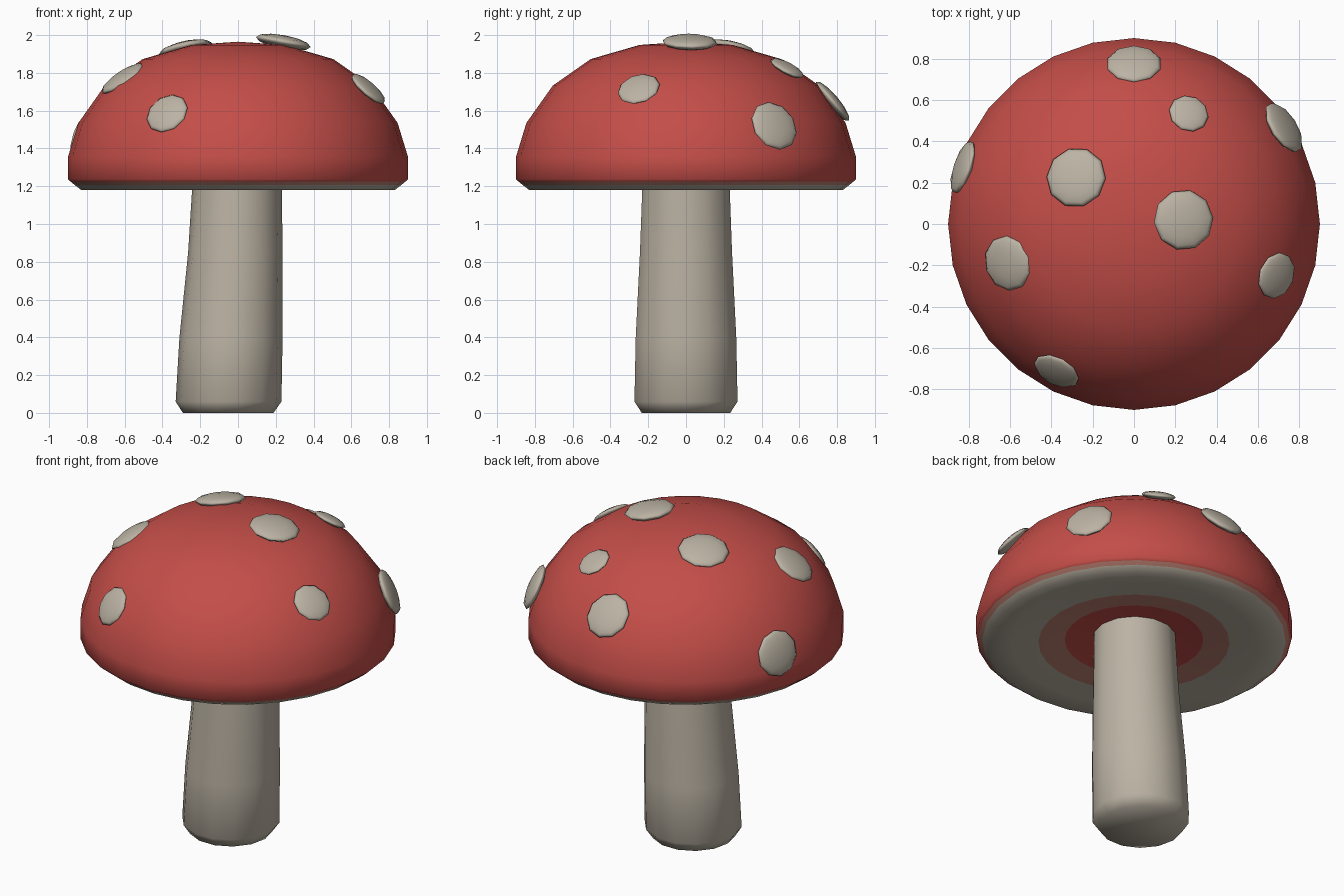
import bpy, math
from mathutils import Vector

if "Cube" in bpy.data.objects:
    bpy.data.objects.remove(bpy.data.objects["Cube"])


def material(name, rgb):
    m = bpy.data.materials.new(name)
    m.diffuse_color = (*rgb, 1)
    m.use_nodes = True
    m.node_tree.nodes["Principled BSDF"].inputs["Base Color"].default_value = m.diffuse_color
    return m


RED = material("cap red", (0.55, 0.075, 0.065))
CREAM = material("cream", (0.50, 0.45, 0.37))
BLEND = material("red cream blend", (0.52, 0.22, 0.17))


def lathe(name, rings, sides, mats):
    """Stack of rings (radius, z, x offset); radius 0 closes with a point."""
    verts, faces, rows = [], [], []
    for r, z, x in rings:
        n = 1 if r == 0 else sides
        rows.append([len(verts) + i for i in range(n)])
        for i in range(n):
            a = math.tau * i / sides
            verts.append((x + r * math.cos(a), r * math.sin(a), z))
    for lo, hi in zip(rows, rows[1:]):
        for i in range(sides):
            j = (i + 1) % sides
            if len(lo) == 1:
                faces.append((lo[0], hi[j], hi[i]))
            elif len(hi) == 1:
                faces.append((lo[i], lo[j], hi[0]))
            else:
                faces.append((lo[i], lo[j], hi[j], hi[i]))
    me = bpy.data.meshes.new(name)
    me.from_pydata(verts, [], faces)
    for m in mats:
        me.materials.append(m)
    ob = bpy.data.objects.new(name, me)
    bpy.context.collection.objects.link(ob)
    return ob


def smooth(ob):
    bpy.ops.object.select_all(action='DESELECT')
    ob.select_set(True)
    bpy.context.view_layer.objects.active = ob
    bpy.ops.object.shade_smooth_by_angle(angle=math.radians(65))


# Cap: shallow hollow underside, bevelled rim, domed top
cap_profile = [(0, 1.24), (0.2, 1.235), (0.395, 1.21), (0.545, 1.195), (0.70, 1.185),
               (0.83, 1.18), (0.865, 1.207), (0.887, 1.225), (0.90, 1.237),
               (0.90, 1.355), (0.845, 1.535), (0.705, 1.733), (0.505, 1.873),
               (0.245, 1.948), (0, 1.965)]
cap = lathe("cap", [(r, z, 0) for r, z in cap_profile], 28, [RED, CREAM, BLEND])
# Underside colours by ring: red middle, blended bands, cream gills
for p in cap.data.polygons:
    r = max(Vector(cap.data.vertices[v].co[:2]).length for v in p.vertices)
    if p.center.z < 1.225:
        if 0.4 < r < 0.56 or 0.87 < r < 0.89:
            p.material_index = 2
        elif 0.56 < r < 0.87:
            p.material_index = 1
smooth(cap)

# Stem: tapered, leaning slightly, chamfered foot
stem = lathe("stem", [(0, 0, -0.052), (0.24, 0, -0.052), (0.28, 0.06, -0.05),
                      (0.273, 0.4, -0.037), (0.25, 0.85, -0.014),
                      (0.237, 1.2, -0.005), (0.235, 1.3, 0), (0, 1.3, 0)], 14, [CREAM])
smooth(stem)

# Spots: flattened spheres lying on the dome (x, y, z, radius)
spots = [(0.24, 0.02, 1.963, 0.147), (-0.28, 0.225, 1.925, 0.147),
         (0, 0.775, 1.65, 0.135), (0.265, 0.535, 1.825, 0.098),
         (0.725, 0.467, 1.52, 0.138), (-0.828, 0.275, 1.445, 0.135),
         (-0.61, -0.19, 1.77, 0.135), (-0.375, -0.712, 1.585, 0.118),
         (0.69, -0.25, 1.715, 0.115)]
for i, (x, y, z, r) in enumerate(spots):
    bpy.ops.mesh.primitive_uv_sphere_add(segments=10, ring_count=6, radius=1, location=(x, y, z))
    ob = bpy.context.object
    ob.name = f"spot_{i + 1}"
    normal = Vector((x / 0.81, y / 0.81, (z - 1.34) / 0.384))
    ob.rotation_euler = normal.to_track_quat('Z', 'Y').to_euler()
    ob.scale = (r, r, 0.25 * r)
    ob.data.materials.append(CREAM)
    smooth(ob)
